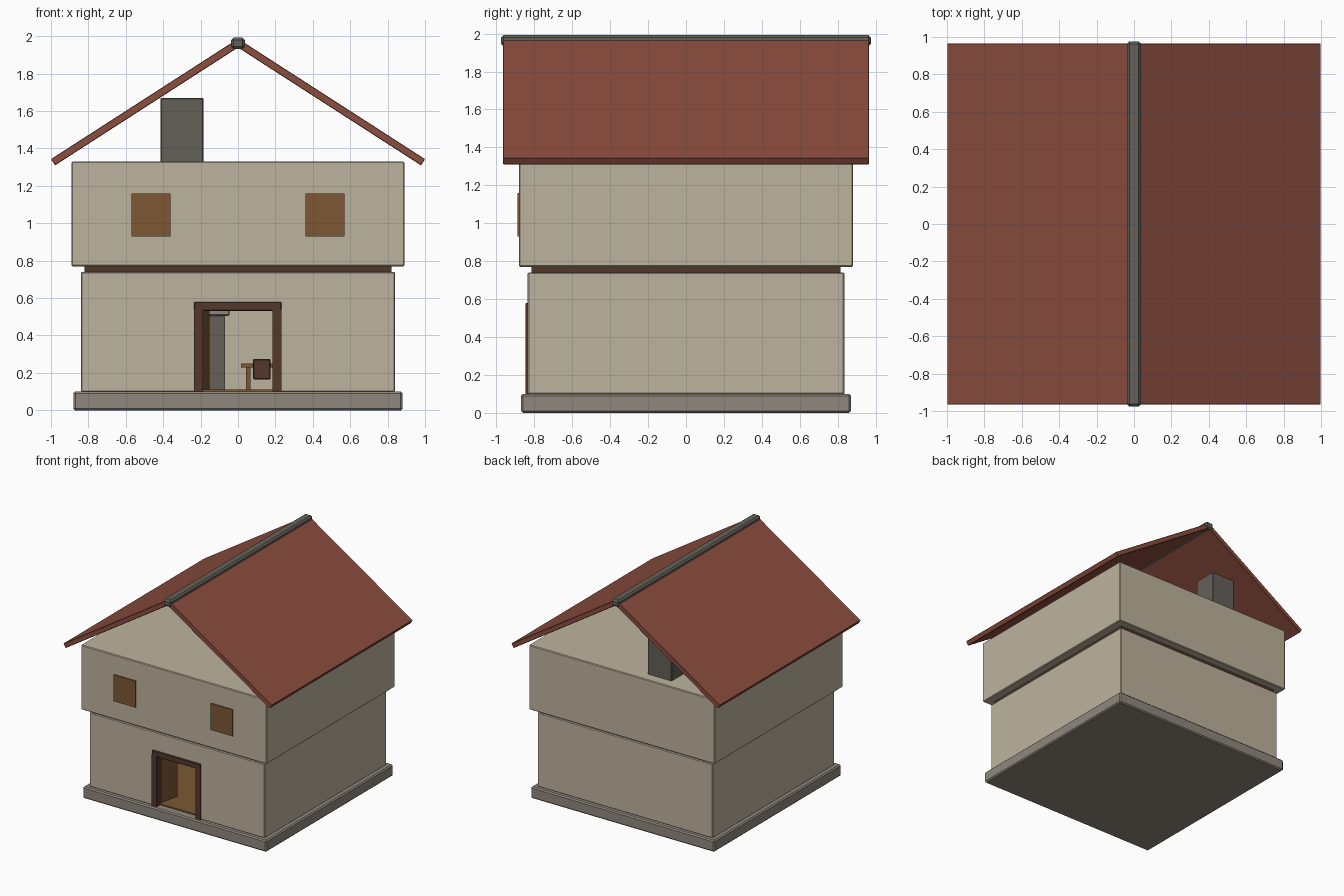
import bpy
import bmesh
import math
from mathutils import Matrix, Vector

cube = bpy.data.objects.get("Cube")
if cube:
    bpy.data.objects.remove(cube, do_unlink=True)


def make_material(name, rgb):
    linear = [((c / 255 + 0.055) / 1.055) ** 2.4 for c in rgb] + [1.0]
    mat = bpy.data.materials.new(name)
    mat.use_nodes = True
    mat.diffuse_color = linear
    mat.node_tree.nodes["Principled BSDF"].inputs["Base Color"].default_value = linear
    return mat


plaster = make_material("cream plaster", (190, 180, 158))
tile = make_material("red roof tile", (140, 77, 62))
grey_stone = make_material("grey stone", (143, 135, 125))
dark_stone = make_material("dark stone", (101, 96, 89))
dark_wood = make_material("dark wood", (84, 56, 44))
wood = make_material("brown wood", (124, 88, 52))


def box(name, mat, x, y, z, bevel=0.0, segments=1):
    """Box spanning the given (low, high) ranges, with optional bevelled edges."""
    bm = bmesh.new()
    bmesh.ops.create_cube(bm, size=1)
    size = Vector([r[1] - r[0] for r in (x, y, z)])
    centre = Vector([(r[0] + r[1]) / 2 for r in (x, y, z)])
    for v in bm.verts:
        v.co = v.co * size + centre
    if bevel:
        bmesh.ops.bevel(bm, geom=bm.edges[:], offset=bevel, segments=segments,
                        affect='EDGES', profile=0.5)
    mesh = bpy.data.meshes.new(name)
    bm.to_mesh(mesh)
    bm.free()
    mesh.materials.append(mat)
    obj = bpy.data.objects.new(name, mesh)
    bpy.context.collection.objects.link(obj)
    return obj


def cut(target, cutter):
    """Subtract the cutter from the target, then discard the cutter."""
    mod = target.modifiers.new("cut", 'BOOLEAN')
    mod.operation = 'DIFFERENCE'
    mod.solver = 'EXACT'
    mod.object = cutter
    bpy.context.view_layer.objects.active = target
    bpy.ops.object.modifier_apply(modifier=mod.name)
    bpy.data.objects.remove(cutter, do_unlink=True)


# Foundation and wooden floor
box("foundation", grey_stone, (-0.88, 0.88), (-0.87, 0.87), (0, 0.1), 0.01)
box("ground_floor", wood, (-0.78, 0.78), (-0.8, 0.78), (0.09, 0.11))

# Hollow ground storey with a doorway
walls = box("lower_walls", plaster, (-0.84, 0.84), (-0.835, 0.835), (0.098, 0.74), 0.006)
cut(walls, box("room_cutter", plaster, (-0.78, 0.78), (-0.775, 0.775), (0.05, 0.72)))
cut(walls, box("doorway_cutter", plaster, (-0.2, 0.2), (-1, -0.7), (0.05, 0.54)))

# Recessed timber band and overhanging upper storey
box("timber_band", dark_wood, (-0.82, 0.82), (-0.815, 0.815), (0.735, 0.775))
box("upper_storey", plaster, (-0.89, 0.89), (-0.88, 0.88), (0.77, 1.33), 0.006)

# Door frame
frame_y = (-0.847, -0.77)
for side, x in (("right", (-0.235, -0.188)), ("left", (0.185, 0.232))):
    box("door_jamb_" + side, dark_wood, x, frame_y, (0.1, 0.54))
box("door_lintel", dark_wood, (-0.235, 0.232), frame_y, (0.532, 0.58), 0.004)

# Door leaf swung inwards on its hinge
leaf = box("door_leaf", wood, (0, 0.165), (0, 0.012), (0.11, 0.53))
leaf.matrix_world = Matrix.Translation((-0.188, -0.77, 0)) @ Matrix.Rotation(math.radians(78), 4, 'Z')

# Shuttered windows
for side, sign in (("right", -1), ("left", 1)):
    x = sorted((sign * 0.36, sign * 0.57))
    box("window_" + side, wood, x, (-0.889, -0.87), (0.93, 1.16))

# Two roof slopes
angle = math.atan(0.644)
length = 1 / math.cos(angle)
for side, sign in (("right", -1), ("left", 1)):
    x = sorted((0, sign * length))
    slope = box("roof_slope_" + side, tile, x, (-0.965, 0.965), (-0.04, 0), 0.003)
    slope.matrix_world = Matrix.Translation((0, 0, 1.987)) @ Matrix.Rotation(sign * angle, 4, 'Y')
box("roof_ridge", dark_stone, (-0.038, 0.038), (-0.975, 0.975), (1.932, 1.992), 0.013)

# Fireplace and chimney
for side, x in (("right", (-0.53, -0.42)), ("left", (-0.18, -0.07))):
    box("fireplace_jamb_" + side, dark_stone, x, (0.52, 0.78), (0.11, 0.51))
box("fireplace_back", dark_stone, (-0.43, -0.17), (0.7, 0.78), (0.11, 0.51))
box("mantel", grey_stone, (-0.555, -0.045), (0.49, 0.78), (0.505, 0.54), 0.006)
box("chimney", dark_stone, (-0.415, -0.185), (0.58, 0.79), (0.53, 1.67), 0.005)

# Table with a hanging drawer
box("table_top", wood, (0.015, 0.5), (0, 0.3), (0.228, 0.25))
for x in (0.043, 0.447):
    for y in (0.02, 0.255):
        box("table_leg", wood, (x, x + 0.025), (y, y + 0.025), (0.11, 0.23))
box("table_drawer", dark_wood, (0.08, 0.175), (-0.03, 0.05), (0.165, 0.275), 0.006)
